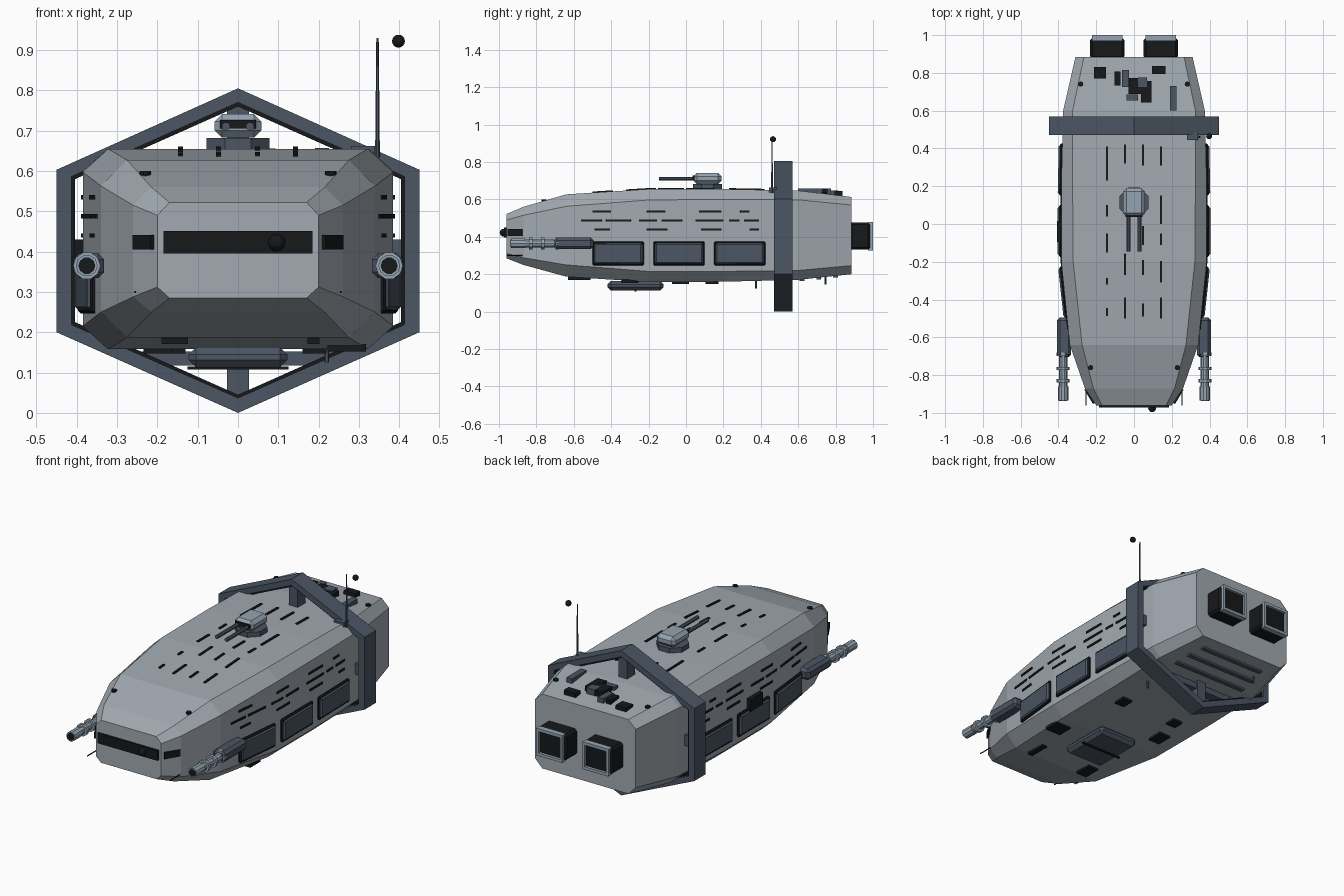
import bpy, bmesh, math
from mathutils import Vector, Matrix

if "Cube" in bpy.data.objects:
    bpy.data.objects.remove(bpy.data.objects["Cube"])

def mat(name, c):
    m = bpy.data.materials.new(name)
    m.diffuse_color = (*c, 1)
    m.use_nodes = True
    m.node_tree.nodes["Principled BSDF"].inputs["Base Color"].default_value = m.diffuse_color
    return m

HULL = mat("hull_grey", (0.36, 0.40, 0.44))
TRIM = mat("light_trim", (0.30, 0.37, 0.44))
SLATE = mat("slate", (0.07, 0.092, 0.125))
BLACK = mat("black", (0.008, 0.009, 0.011))

def finish(name, bm, m):
    bmesh.ops.recalc_face_normals(bm, faces=bm.faces)
    me = bpy.data.meshes.new(name)
    bm.to_mesh(me)
    bm.free()
    me.materials.append(m)
    o = bpy.data.objects.new(name, me)
    bpy.context.collection.objects.link(o)
    return o

def box(name, c, s, m, bevel=0, rot=None):
    bm = bmesh.new()
    bmesh.ops.create_cube(bm, size=1)
    bmesh.ops.scale(bm, vec=s, verts=bm.verts)
    if bevel:
        bmesh.ops.bevel(bm, geom=bm.edges[:], offset=bevel, segments=1, affect='EDGES')
    M = Matrix.Translation(c) @ (rot.to_matrix().to_4x4() if rot else Matrix())
    bm.transform(M)
    return finish(name, bm, m)

def beam(name, p, q, w, h, m, bevel=0):
    """Box running from p to q: w across, h along the up direction."""
    p, q = Vector(p), Vector(q)
    d = q - p
    return box(name, (p + q) / 2, (w, d.length, h), m, bevel, d.to_track_quat('Y', 'Z'))

def tube(name, p, q, r, m, n=10, r2=None):
    p, q = Vector(p), Vector(q)
    d = q - p
    bm = bmesh.new()
    bmesh.ops.create_cone(bm, cap_ends=True, segments=n, radius1=r, radius2=r if r2 is None else r2, depth=d.length)
    bm.transform(Matrix.Translation((p + q) / 2) @ d.to_track_quat('Z', 'Y').to_matrix().to_4x4() @ Matrix.Rotation(math.pi / n, 4, 'Z'))
    return finish(name, bm, m)

def ball(name, c, r, m):
    bm = bmesh.new()
    bmesh.ops.create_uvsphere(bm, u_segments=12, v_segments=8, radius=r)
    bm.transform(Matrix.Translation(c))
    return finish(name, bm, m)

def frame(name, outer, inner, y0, y1, m):
    """Closed frame between two outlines in the xz plane."""
    bm = bmesh.new()
    n = len(outer)
    L = [[bm.verts.new((x, y, z)) for x, z in ring]
         for ring, y in ((outer, y0), (outer, y1), (inner, y1), (inner, y0))]
    for k in range(4):
        a, b = L[k], L[(k + 1) % 4]
        for i in range(n):
            j = (i + 1) % n
            bm.faces.new((a[i], a[j], b[j], b[i]))
    return finish(name, bm, m)

# Hull stations: y, side half width, flat half width, bottom, lower chamfer, upper chamfer, top
ST = [(-.96, .20, .17, .285, .312, .49, .522),
      (-.87, .26, .215, .25, .288, .515, .56),
      (-.64, .34, .275, .187, .25, .563, .627),
      (-.2, .385, .322, .158, .215, .597, .655),
      (.2, .385, .325, .16, .215, .6, .655),
      (.6, .375, .325, .17, .22, .598, .647),
      (.885, .31, .265, .2, .246, .57, .613)]

def at(y, k):
    for a, b in zip(ST, ST[1:]):
        if y <= b[0]:
            return a[k] + (b[k] - a[k]) * (y - a[0]) / (b[0] - a[0])
    return ST[-1][k]

# Hull: octagonal loft
bm = bmesh.new()
rings = []
for y, w, f, b, l, u, t in ST:
    pts = [(f, b), (w, l), (w, u), (f, t), (-f, t), (-w, u), (-w, l), (-f, b)]
    rings.append([bm.verts.new((x, y, z)) for x, z in pts])
for a, c in zip(rings, rings[1:]):
    for i in range(8):
        j = (i + 1) % 8
        bm.faces.new((a[i], a[j], c[j], c[i]))
bm.faces.new(rings[0])
bm.faces.new(rings[-1])
finish("hull", bm, HULL)

# Hexagonal ring with dark liner and struts
def hexa(w, zb, zl, zu, zt):
    return [(0, zb), (w, zl), (w, zu), (0, zt), (-w, zu), (-w, zl)]
liner = hexa(.413, .037, .219, .586, .77)
frame("hex_ring", hexa(.45, 0, .2, .603, .805), liner, .47, .57, SLATE)
frame("ring_liner", liner, hexa(.404, .045, .225, .58, .76), .48, .56, BLACK)
box("top_strut", (0, .52, .705), (.054, .07, .13), SLATE)
box("bottom_strut", (0, .52, .1), (.054, .07, .13), SLATE)
box("keel_crossbar", (0, .52, .135), (.49, .05, .034), SLATE)
for s in (-1, 1):
    box("side_strut", (s * .395, .52, .4), (.04, .06, .06), SLATE)

# Bow visor, sensor and cheek slits
box("visor", (0, -.962, .423), (.37, .02, .056), BLACK)
ball("visor_sensor", (.096, -.975, .422), .021, BLACK)
for s in (-1, 1):
    beam("cheek_slit", (s * .212, -.95, .423), (s * .257, -.875, .423), .012, .036, BLACK)
    tube("bow_whisker", (s * .255, -.96, .3), (s * .255, -.86, .3), .003, BLACK, 6)

# Engines: dark bevelled blocks with light square rims
def rect(x, z, w, h):
    return [(x - w, z - h), (x + w, z - h), (x + w, z + h), (x - w, z + h)]
for s in (-1, 1):
    x = s * .142
    box("engine_block", (x, .93, .404), (.182, .11, .146), BLACK, .012)
    frame("engine_rim", rect(x, .404, .08, .076), rect(x, .404, .066, .06), .972, 1.0, TRIM)

# Sides: armour panels, guns and slits
SIDE = {.535: [(-.5, -.4), (-.21, -.11), (.07, .19), (.29, .34)],
        .488: [(-.56, -.45), (-.43, -.295), (-.25, -.155), (-.13, -.02), (.05, .2), (.23, .285), (.31, .39)],
        .44: [(-.49, -.41), (-.21, -.1), (.08, .19), (.34, .39)]}
for s in (-1, 1):
    for a, b in ((-.5, -.225), (-.175, .1), (.15, .425)):
        xa, xb = at(a, 1), at(b, 1)
        beam("side_panel_edge", (s * xa, a, .311), (s * xb, b, .311), .024, .128, BLACK, .006)
        beam("side_panel", (s * (xa + .005), a + .008, .311), (s * (xb + .005), b - .008, .311), .028, .112, SLATE, .008)
    for z, spans in SIDE.items():
        for a, b in spans:
            beam("side_slit", (s * at(a, 1), a, z), (s * at(b, 1), b, z), .01, .011, BLACK)
    x, z = s * .375, .365
    box("gun_housing", (x - s * .005, -.6, z), (.075, .21, .062), SLATE, .015)
    tube("gun_barrel", (x, -.93, z), (x, -.62, z), .022, TRIM)
    tube("gun_muzzle", (x, -.935, z), (x, -.86, z), .027, TRIM)
    tube("gun_bore", (x, -.937, z), (x, -.92, z), .021, BLACK)
    for y in (-.83, -.765, -.69):
        tube("gun_collar", (x, y - .009, z), (x, y + .009, z), .034, TRIM)
box("left_access_box", (-.392, -.04, .395), (.03, .11, .07), BLACK)

# Deck slits
DECK = {-.143: [(.23, .41), (.04, .1), (-.15, -.05), (-.32, -.285), (-.487, -.445)],
        -.048: [(.32, .42), (-.27, -.16), (-.5, -.39)],
        .048: [(.31, .42), (-.11, -.01), (-.27, -.19), (-.49, -.42)],
        .143: [(.31, .41), (0, .15), (-.11, -.05), (-.31, -.195), (-.5, -.39)]}
for x, spans in DECK.items():
    for a, b in spans:
        beam("deck_slit", (x, a, at(a, 6)), (x, b, at(b, 6)), .012, .012, BLACK)

# Turret
tube("turret_base", (0, .115, .65), (0, .115, .682), .084, SLATE, 8)
box("turret_head", (0, .115, .712), (.116, .15, .058), TRIM, .018)
box("turret_slot", (0, .042, .716), (.09, .012, .022), BLACK)
for s in (-1, 1):
    tube("turret_barrel", (s * .03, -.145, .71), (s * .03, .06, .71), .011, SLATE, 8)

# Aft deck equipment: x, y, width, length, height, material
for x, y, w, l, h, m in ((-.18, .8, .065, .06, .03, BLACK), (-.087, .77, .03, .075, .03, BLACK),
                         (-.045, .77, .035, .09, .035, SLATE), (.01, .73, .08, .085, .05, BLACK),
                         (.065, .7, .055, .115, .035, BLACK), (.045, .75, .05, .05, .055, SLATE),
                         (-.01, .67, .06, .03, .03, SLATE), (.13, .815, .072, .042, .04, BLACK),
                         (.208, .665, .035, .13, .03, SLATE)):
    box("aft_equipment", (x, y, at(y, 6) + .003), (w, l, h), m)
for s in (-1, 1):
    for x, y in ((.282, .74), (.23, -.76)):
        tube("deck_stud", (s * x, y, at(y, 6) - .02), (s * x, y, at(y, 6) + .008), .014, BLACK)

# Antenna
box("antenna_base", (.31, .465, .65), (.06, .04, .025), SLATE)
tube("antenna_mast", (.346, .46, .635), (.346, .46, .93), .006, SLATE, 6, .003)
ball("antenna_ball", (.398, .465, .922), .016, BLACK)

# Belly: hatch, dark vents, aft slats and probes
box("belly_hatch", (0, -.27, .138), (.245, .3, .05), SLATE, .018)
box("belly_hatch_seam", (0, -.27, .111), (.25, .012, .008), BLACK)
for x, y, w, l in ((.27, -.3, .095, .09), (-.157, -.57, .065, .1), (.187, -.57, .03, .12),
                   (.19, .14, .06, .07), (-.2, -.03, .07, .09), (-.16, .14, .06, .06)):
    box("belly_vent", (x, y, at(y, 3) - .003), (w, l, .018), BLACK)
for y, w in ((.62, .46), (.71, .44), (.8, .4)):
    box("belly_slat", (0, y, at(y, 3)), (w, .026, .018), SLATE)
for x, y in ((.22, .375), (-.2, .745)):
    tube("belly_probe", (x, y, at(y, 3) + .01), (x, y, at(y, 3) - .04), .006, SLATE, 6)
